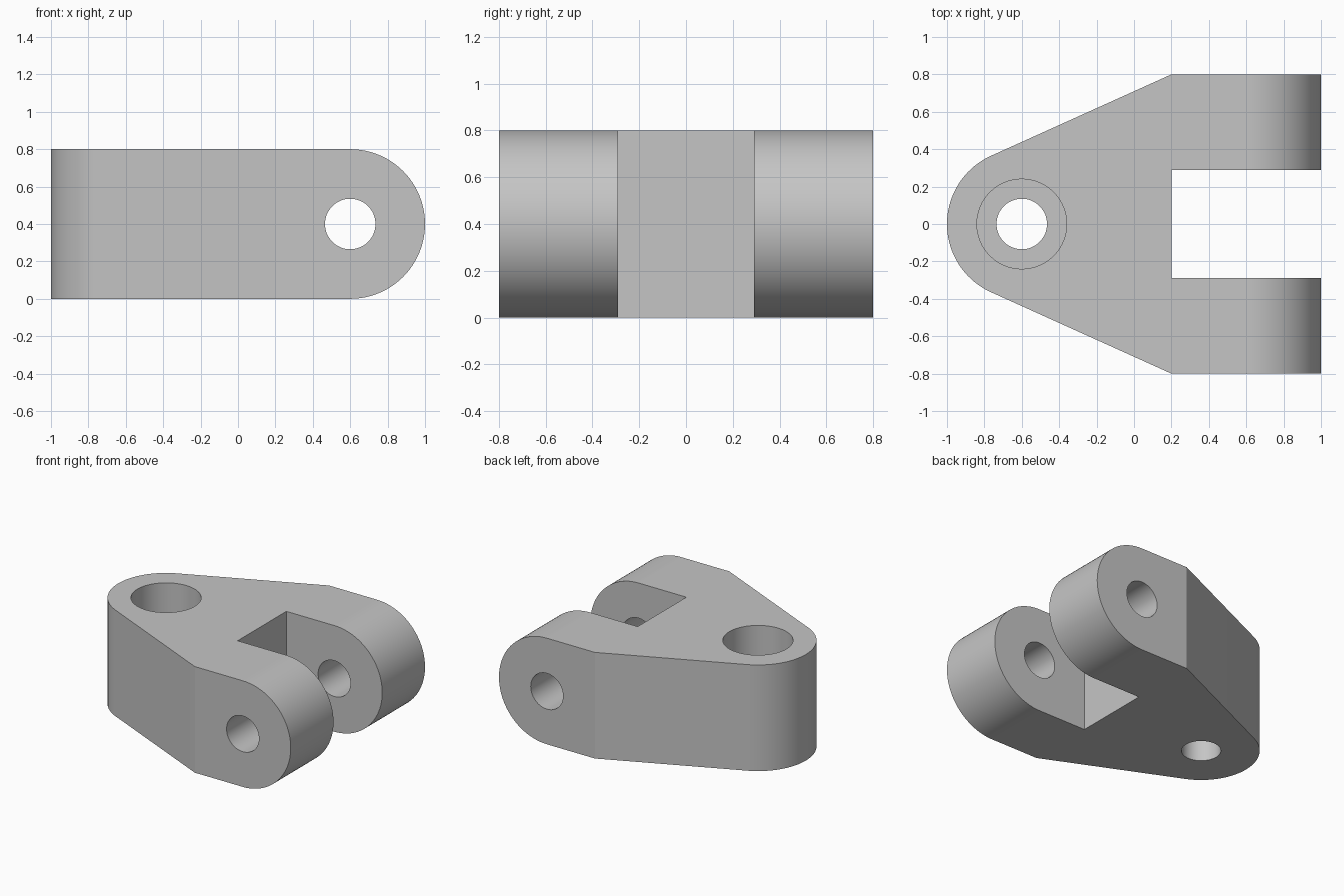
import bpy, math
from math import cos, sin, pi
from mathutils import Matrix

cube = bpy.data.objects.get("Cube")
if cube:
    bpy.data.objects.remove(cube, do_unlink=True)

steel = bpy.data.materials.new("plain grey")
GREY = (0.56, 0.56, 0.56, 1)
steel.diffuse_color = GREY
steel.use_nodes = True
steel.node_tree.nodes["Principled BSDF"].inputs["Base Color"].default_value = GREY

HEIGHT, RADIUS, PIVOT = 0.8, 0.4, 0.6


def arc(cx, cy, r, start, end, steps=48):
    return [(cx + r * cos(start + (end - start) * i / steps),
             cy + r * sin(start + (end - start) * i / steps)) for i in range(steps + 1)]


def prism(name, outline, low, high, along_y=False):
    """Extrude a counter-clockwise outline along z, or an x-z outline along y."""
    n = len(outline)
    verts = [(x, y, h) for h in (low, high) for x, y in outline]
    faces = [tuple(reversed(range(n))), tuple(range(n, 2 * n))]
    faces += [(i, (i + 1) % n, n + (i + 1) % n, n + i) for i in range(n)]
    mesh = bpy.data.meshes.new(name)
    mesh.from_pydata(verts, [], faces)
    if along_y:
        mesh.transform(Matrix.Rotation(pi / 2, 4, 'X'))
    mesh.materials.append(steel)
    obj = bpy.data.objects.new(name, mesh)
    bpy.context.collection.objects.link(obj)
    return obj


def circle(cx, cy, r):
    return arc(cx, cy, r, 0, 2 * pi, 64)[:-1]


# Plan outline: round nose with tangent flanks widening to the fork
corner_x, half_width = 0.2, 0.8
dx, dy = corner_x + PIVOT, half_width
tangent = math.atan2(dy, dx) + math.acos(RADIUS / math.hypot(dx, dy))
plan = [(corner_x, -half_width), (1.2, -half_width), (1.2, half_width), (corner_x, half_width)]
plan += arc(-PIVOT, 0, RADIUS, tangent, 2 * pi - tangent)
body = prism("clevis_body", plan, -0.1, HEIGHT + 0.1)

# Side outline: flat top and bottom with rounded fork ends
side = [(-1.2, HEIGHT), (-1.2, 0)] + arc(PIVOT, HEIGHT / 2, RADIUS, -pi / 2, pi / 2)
slot = [(0.2, -0.29), (1.3, -0.29), (1.3, 0.29), (0.2, 0.29)]

cutters = [
    (prism("side_profile", side, -1, 1, True), 'INTERSECT'),
    (prism("fork_slot", slot, -0.3, 1.2), 'DIFFERENCE'),
    (prism("cross_pin_hole", circle(PIVOT, HEIGHT / 2, 0.135), -1, 1, True), 'DIFFERENCE'),
    (prism("nose_hole", circle(-PIVOT, 0, 0.135), -0.3, 1.2), 'DIFFERENCE'),
    (prism("nose_counterbore", circle(-PIVOT, 0, 0.24), 0.4, 1.2), 'DIFFERENCE'),
]

# Apply the cuts, then remove the cutters
bpy.ops.object.select_all(action='DESELECT')
bpy.context.view_layer.objects.active = body
body.select_set(True)
for cutter, operation in cutters:
    cutter.hide_render = True
    mod = body.modifiers.new(cutter.name, 'BOOLEAN')
    mod.operation, mod.solver, mod.object = operation, 'EXACT', cutter
    bpy.ops.object.modifier_apply(modifier=mod.name)
    bpy.data.objects.remove(cutter, do_unlink=True)

bpy.ops.object.shade_smooth_by_angle(angle=math.radians(15))
